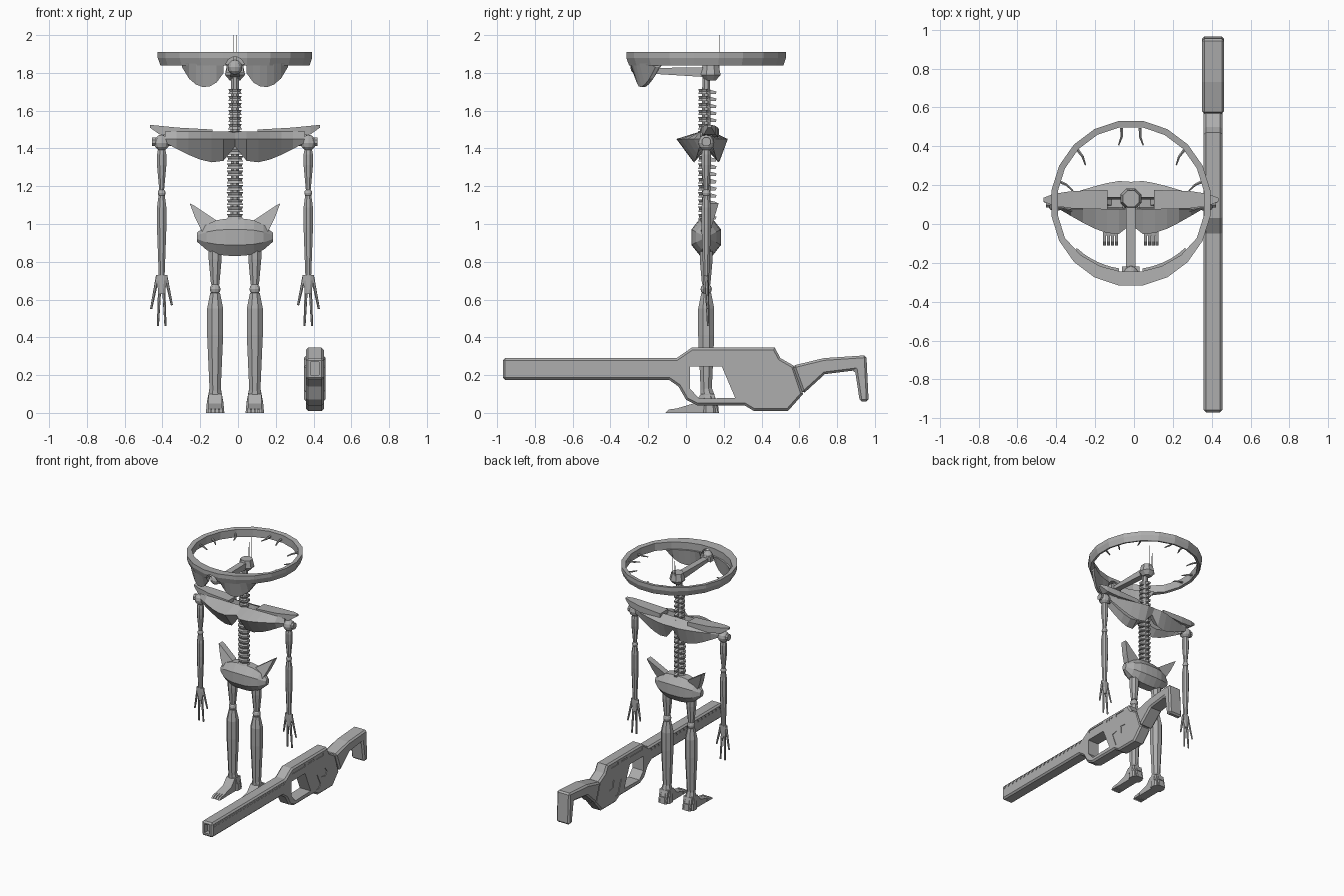
import bpy, bmesh, math
from mathutils import Vector

if "Cube" in bpy.data.objects:
    bpy.data.objects.remove(bpy.data.objects["Cube"], do_unlink=True)

body_x, body_y = -.016, .107
rifle_x = .407
sides = {"left": 1, "right": -1}

grey = bpy.data.materials.new("plain grey")
grey.use_nodes = True
shade = (.42, .42, .42, 1)
grey.diffuse_color = shade
grey.node_tree.nodes["Principled BSDF"].inputs["Base Color"].default_value = shade


def finish(name, bm):
    bmesh.ops.recalc_face_normals(bm, faces=bm.faces)
    mesh = bpy.data.meshes.new(name)
    bm.to_mesh(mesh)
    bm.free()
    mesh.materials.append(grey)
    part = bpy.data.objects.new(name, mesh)
    bpy.context.collection.objects.link(part)
    return part


def bridge(bm, rings, closed=False):
    """Skin a list of equal point rings; cap the ends unless closed."""
    loops = [[bm.verts.new(point) for point in ring] for ring in rings]
    pairs = list(zip(loops, loops[1:]))
    if closed:
        pairs.append((loops[-1], loops[0]))
    else:
        bm.faces.new(loops[0])
        bm.faces.new(loops[-1])
    for near, far in pairs:
        for j in range(len(near)):
            bm.faces.new((near[j - 1], near[j], far[j], far[j - 1]))


def circle(sides_count):
    angles = [math.tau * (i + .5) / sides_count for i in range(sides_count)]
    return [Vector((math.cos(a), math.sin(a), 0)) for a in angles]


def rod(bm, start, end, start_radius, end_radius, sides_count=6):
    start, end = Vector(start), Vector(end)
    turn = (end - start).to_track_quat("Z", "Y")
    bridge(bm, [[place + turn @ (p * radius) for p in circle(sides_count)]
                for place, radius in ((start, start_radius), (end, end_radius))])


def bone(bm, x, top, bottom, top_radius, belly, bottom_radius):
    """Upright limb segment, thickest a quarter of the way down."""
    stations = ((top, top_radius), (top - (top - bottom) * .15, belly),
                (top - (top - bottom) * .4, belly), (bottom, bottom_radius))
    bridge(bm, [[Vector((x, body_y, z)) + p * radius for p in circle(8)]
                for z, radius in stations])


def ball(bm, place, radius):
    made = bmesh.ops.create_uvsphere(bm, u_segments=10, v_segments=6, radius=radius)
    bmesh.ops.translate(bm, verts=made["verts"], vec=place)


def prism(bm, x, half, outline):
    """Side outline of (y, z) points with the given half width."""
    bridge(bm, [[(x + d, y, z) for y, z in outline] for d in (-half, half)])


def block(bm, x, half, y0, y1, z0, z1, lean=0):
    prism(bm, x, half, ((y0, z0), (y1, z0), (y1 + lean, z1), (y0 + lean, z1)))


def span(name, half, steps, rule):
    """Symmetric loft across the body; rule gives a (y, z) loop at each fraction."""
    bm = bmesh.new()
    bridge(bm, [[(body_x + half * i / steps, y, z) for y, z in rule(abs(i) / steps)]
                for i in range(-steps, steps + 1)])
    return finish(name, bm)


def modify(part, kind, **settings):
    modifier = part.modifiers.new(kind.lower(), kind)
    for key, value in settings.items():
        setattr(modifier, key, value)
    bpy.context.view_layer.objects.active = part
    bpy.ops.object.modifier_apply(modifier=modifier.name)


def chamfer(part):
    modify(part, "BEVEL", width=.012, segments=1, limit_method="ANGLE", angle_limit=1.4)


def cut(part, bm):
    cutter = finish("cutter", bm)
    cutter.hide_render = True
    modify(part, "BOOLEAN", object=cutter, operation="DIFFERENCE", solver="EXACT")
    bpy.data.objects.remove(cutter, do_unlink=True)


# halo ring, wider at the front, with a notch over the beam end
rings = []
for p in circle(20):
    inner = -.033 - .08 * max(0, -p.y - .5)
    section = ((0, 1.91), (0, 1.88), (-.014, 1.84), (inner, 1.845), (inner, 1.905))
    rings.append([(body_x + (.414 + d) * p.x, body_y + (.428 + d) * p.y, z) for d, z in section])
bm = bmesh.new()
bridge(bm, rings, closed=True)
halo = finish("halo_ring", bm)
bm = bmesh.new()
rod(bm, (body_x, -.5, 1.835), (body_x, -.1, 1.835), .05, .05, 12)
cut(halo, bm)

# curved face plates hanging under the halo front
for side, s in sides.items():
    bm = bmesh.new()
    rings = []
    for i in range(7):
        offset = .06 + .22 * i / 6
        low = 1.8 + .03 * i / 6 - .09 * math.sin(math.pi * i / 6) ** .7
        front = body_y - math.sqrt(.41 ** 2 - offset ** 2)
        loop = ((0, 1.85), (.03, low), (.05, low), (.07, 1.85))
        rings.append([(body_x + s * offset, front + d, z) for d, z in loop])
    bridge(bm, rings)
    finish(side + "_face_plate", bm)

# hooks inside the halo
bm = bmesh.new()
for degrees in (80, 42, 14, -6):
    for s in sides.values():
        def inside(radius, swing, z):
            angle = math.radians(degrees + swing)
            return (body_x + s * radius * math.cos(angle), body_y + radius * math.sin(angle), z)
        bend = inside(.345, 2, 1.865)
        rod(bm, inside(.39, 3, 1.87), bend, .009, .007)
        rod(bm, bend, inside(.305, -2, 1.86), .007, .004)
finish("halo_hooks", bm)

# head beam, its end joint, the pivot and the two antennae
bm = bmesh.new()
prism(bm, body_x, .024, ((.15, 1.83), (-.25, 1.825), (-.25, 1.8), (.15, 1.775)))
block(bm, body_x, .045, -.255, -.22, 1.8, 1.84)
ball(bm, (body_x, -.255, 1.83), .04)
finish("head_beam", bm)
bm = bmesh.new()
rod(bm, (body_x, .13, 1.76), (body_x, .13, 1.79), .03, .058, 8)
rod(bm, (body_x, .13, 1.79), (body_x, .13, 1.845), .058, .045, 8)
finish("head_pivot", bm)
bm = bmesh.new()
for s in sides.values():
    x = body_x + s * .01
    rod(bm, (x, .175, 1.8), (x, .175, 2), .0025, .0015, 4)
finish("antennae", bm)

# spine: cores with stacked vertebrae and rear spikes
for name, low, high, count, half in (("lower_spine", 1.02, 1.44, 11, .045), ("neck", 1.46, 1.72, 7, .037)):
    bm = bmesh.new()
    rod(bm, (body_x, body_y, low), (body_x, body_y, high + .06), .026, .022, 8)
    step = (high - low) / count
    for i in range(count):
        z = low + step * (i + .5)
        thick = step * .38
        for way in (-thick, thick):
            bridge(bm, [[(body_x + p.x * half * k, body_y - .01 + p.y * .034 * k, z + h)
                         for p in circle(8)] for h, k in ((0, .85), (way, 1.05))])
        prism(bm, body_x, .01, ((body_y, z + thick), (body_y + .055, z), (body_y + .05, z - thick),
                                (body_y, z - thick)))
    finish(name, bm)


# chest plates front and back
def chest_rule(facing, bulge):
    def rule(t):
        swell = math.sin(math.pi * t ** .6)
        reach = .11 + bulge * swell - .08 * t
        low = 1.41 - .09 * swell + .02 * t
        loop = ((.03, 1.49), (reach, 1.45), (.08 - .05 * t, low), (.02, low + .05))
        return [(body_y + facing * d, z) for d, z in loop]
    return rule


span("front_chest_plate", .37, 6, chest_rule(-1, .07))
span("back_chest_plate", .37, 6, chest_rule(1, .02))


# pelvis bowl
def pelvis_rule(t):
    size = 1 - .75 * t ** 3
    return [(body_y + .085 * size * p.x, .93 + .107 * size * p.y) for p in circle(8)]


span("pelvis", .2, 4, pelvis_rule)

for side, s in sides.items():
    # hip wing and shoulder blade
    bm = bmesh.new()
    outline = ((.24, 1.11), (.22, 1.1), (.1, 1.02), (.16, .93), (.21, 1.03))
    bridge(bm, [[(body_x + s * u, y + (z - 1) * .3, z) for u, z in outline] for y in (.09, .14)])
    finish(side + "_hip_wing", bm)
    bm = bmesh.new()
    bridge(bm, [[(body_x + s * u, .125 + a * depth, top + b * drop)
                 for a, b in ((-1, 0), (1, 0), (1, -1), (-1, -1))]
                for u, top, depth, drop in ((.12, 1.5, .05, .03), (.3, 1.51, .045, .05),
                                            (.4, 1.52, .03, .045), (.45, 1.525, .01, .015))])
    finish(side + "_shoulder_blade", bm)

    # arm
    x = body_x + s * .388
    bm = bmesh.new()
    ball(bm, (x, body_y, 1.43), .043)
    rod(bm, (x - .05, body_y, 1.435), (x + .05, body_y, 1.435), .025, .025, 8)
    bone(bm, x, 1.4, 1.18, .02, .027, .014)
    ball(bm, (x, body_y, 1.165), .022)
    bone(bm, x, 1.15, .73, .018, .027, .017)
    finish(side + "_arm", bm)

    # hand with four splayed fingers
    bm = bmesh.new()
    palm = Vector((x, body_y, .73))
    bridge(bm, [[palm + Vector((p.x * wide, p.y * .015, drop)) for p in circle(8)]
                for drop, wide in ((0, .033), (-.03, .033), (-.1, .014))])
    for root, tip, z in ((.022, .056, .55), (.008, .02, .46), (-.008, -.02, .46), (-.022, -.054, .57)):
        rod(bm, (x + s * root, body_y, .72), (x + s * tip, body_y + .01, z), .01, .006)
    finish(side + "_hand", bm)

    # leg
    x = body_x + s * .105
    bm = bmesh.new()
    bone(bm, x, .9, .68, .03, .037, .024)
    ball(bm, (x, body_y, .655), .03)
    bone(bm, x, .635, .08, .028, .046, .03)
    finish(side + "_leg", bm)

    # foot with four toes
    bm = bmesh.new()
    prism(bm, x, .036, ((.17, 0), (.15, .1), (.08, .1), (.04, .05), (-.06, .02), (-.06, 0)))
    rod(bm, (x, .125, 0), (x, .125, .05), .053, .048, 8)
    rod(bm, (x, .12, .05), (x, body_y, .13), .048, .032, 8)
    for i in range(4):
        prism(bm, x + (i - 1.5) * .02, .008, ((-.04, 0), (-.04, .025), (-.09, .018), (-.11, 0)))
    finish(side + "_foot", bm)

# rifle body
bm = bmesh.new()
prism(bm, rifle_x, .048, (
    (-.97, .175), (-.97, .29), (-.05, .29), (.03, .345), (.47, .345), (.5, .29), (.57, .25),
    (.62, .1), (.54, .01), (.36, .01), (.31, .04), (.06, .04), (0, .07), (-.04, .14), (-.09, .175)))
rifle = finish("rifle_body", bm)
chamfer(rifle)

# grip opening and muzzle bore
bm = bmesh.new()
prism(bm, rifle_x, .1, ((.02, .245), (.19, .245), (.26, .08), (.07, .075), (.02, .13)))
cut(rifle, bm)
bm = bmesh.new()
block(bm, rifle_x, .022, -1, -.93, .2, .27)
cut(rifle, bm)

# shallow side recesses: rail notches, vents and panels
bm = bmesh.new()
for s in sides.values():
    x = rifle_x + s * .06
    depth = .017
    for i in range(20):
        start = -.945 + i * .045
        block(bm, x, depth, start, start + .015, .255, .276, lean=.018)
    block(bm, x, depth, .03, .19, .3, .32)
    block(bm, x, depth, .335, .42, .3, .32)
    for i in range(3):
        y = .235 + i * .028
        rod(bm, (x - depth, y, .31), (x + depth, y, .31), .01, .01, 8)
    prism(bm, x, depth, ((.295, .17), (.34, .18), (.385, .09), (.365, .06), (.335, .06)))
    prism(bm, x, depth, ((.39, .2), (.44, .195), (.465, .16), (.445, .13), (.395, .14)))
cut(rifle, bm)

# rifle stock
bm = bmesh.new()
prism(bm, rifle_x, .057, ((.565, .25), (.73, .29), (.955, .305), (.967, .06), (.92, .06),
                          (.895, .225), (.735, .205), (.62, .1)))
chamfer(finish("rifle_stock", bm))
